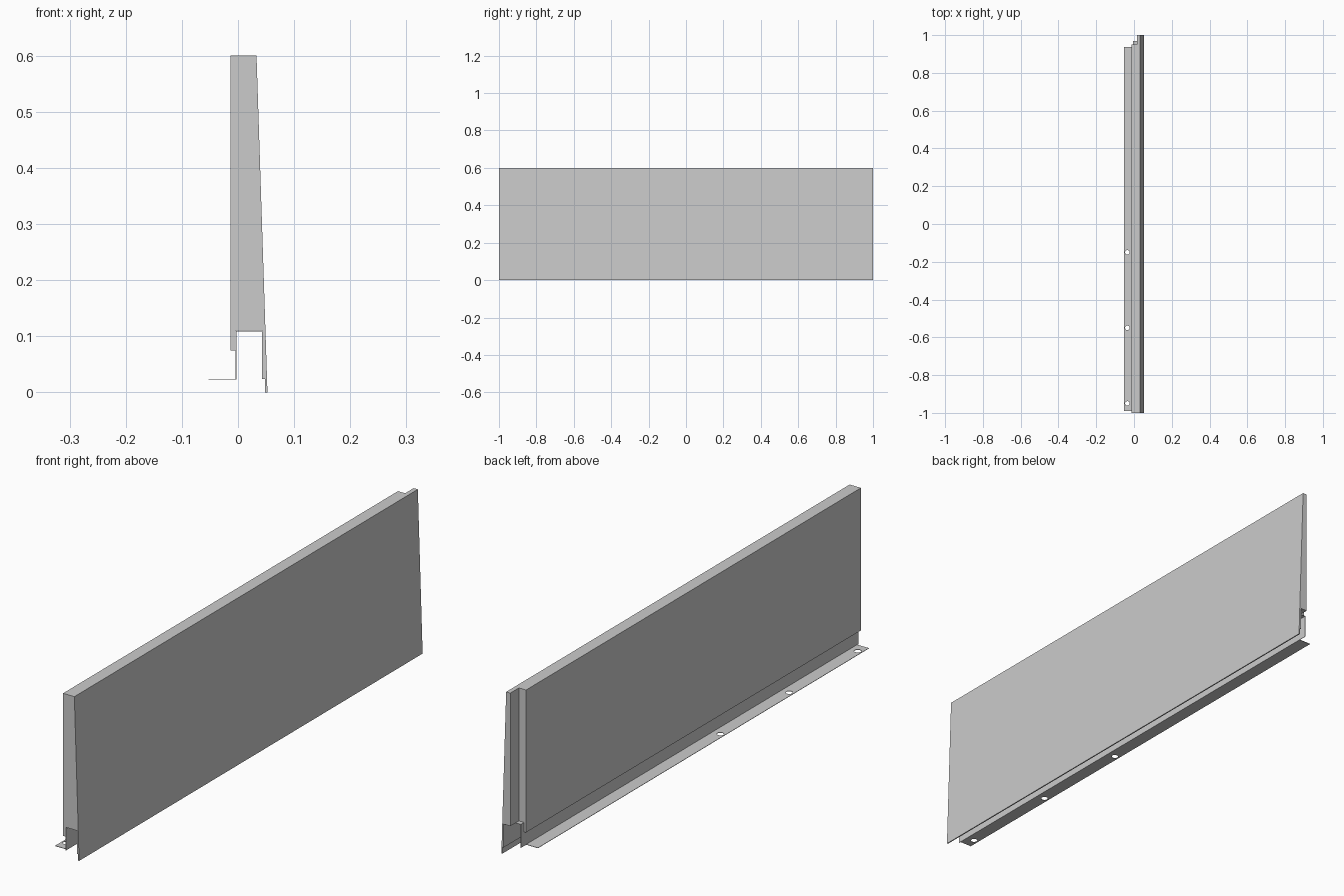
import bpy, bmesh
from mathutils import Matrix

if "Cube" in bpy.data.objects:
    bpy.data.objects.remove(bpy.data.objects["Cube"])


def extrude_profile(name, pts, y0, y1):
    """Extrude an (x, z) outline along y."""
    bm = bmesh.new()
    face = bm.faces.new([bm.verts.new((x, y0, z)) for x, z in pts])
    out = bmesh.ops.extrude_face_region(bm, geom=[face])
    moved = [v for v in out["geom"] if isinstance(v, bmesh.types.BMVert)]
    bmesh.ops.translate(bm, verts=moved, vec=(0, y1 - y0, 0))
    bmesh.ops.recalc_face_normals(bm, faces=bm.faces[:])
    return add_object(name, bm)


def add_object(name, bm):
    mesh = bpy.data.meshes.new(name)
    bm.to_mesh(mesh)
    bm.free()
    obj = bpy.data.objects.new(name, mesh)
    bpy.context.collection.objects.link(obj)
    return obj


def cut(target, cutter):
    """Apply a boolean difference and discard the cutter."""
    cutter.hide_render = True
    mod = target.modifiers.new("cut", 'BOOLEAN')
    mod.operation = 'DIFFERENCE'
    mod.solver = 'EXACT'
    mod.object = cutter
    bpy.context.view_layer.objects.active = target
    bpy.ops.object.modifier_apply(modifier=mod.name)
    bpy.data.objects.remove(cutter)


# Tapered panel with front skirt, drip lip and recess underneath
panel = extrude_profile("tapered_panel", [
    (-0.013, 0.6), (0.033, 0.6), (0.0525, 0.0), (0.048, 0.0),
    (0.048, 0.024), (0.043, 0.024), (0.043, 0.11),
    (-0.004, 0.11), (-0.004, 0.075), (-0.013, 0.075)], -1, 1)

# Overlap rebate at the rear end
cut(panel, extrude_profile("rebate_cutter", [
    (-0.1, -0.1), (0.016, -0.1), (0.016, 0.7), (-0.1, 0.7)], 0.95, 1.1))

# Sheet-metal channel lining the recess
t = 0.0015
extrude_profile("mounting_channel", [
    (-0.0045, 0.0225), (-0.0045, 0.1095), (0.043, 0.1095),
    (0.043, 0.1095 - t), (-0.0045 + t, 0.1095 - t),
    (-0.0045 + t, 0.0225)], -0.998, 0.968)

# Horizontal fixing flange with three screw holes
flange = extrude_profile("fixing_flange", [
    (-0.0525, 0.0225), (-0.0045, 0.0225),
    (-0.0045, 0.024), (-0.0525, 0.024)], -0.99, 0.937)
bm = bmesh.new()
for y in (-0.95, -0.55, -0.15):
    bmesh.ops.create_cone(bm, cap_ends=True, segments=24, radius1=0.012,
                          radius2=0.012, depth=0.04,
                          matrix=Matrix.Translation((-0.035, y, 0.023)))
cut(flange, add_object("hole_cutter", bm))
